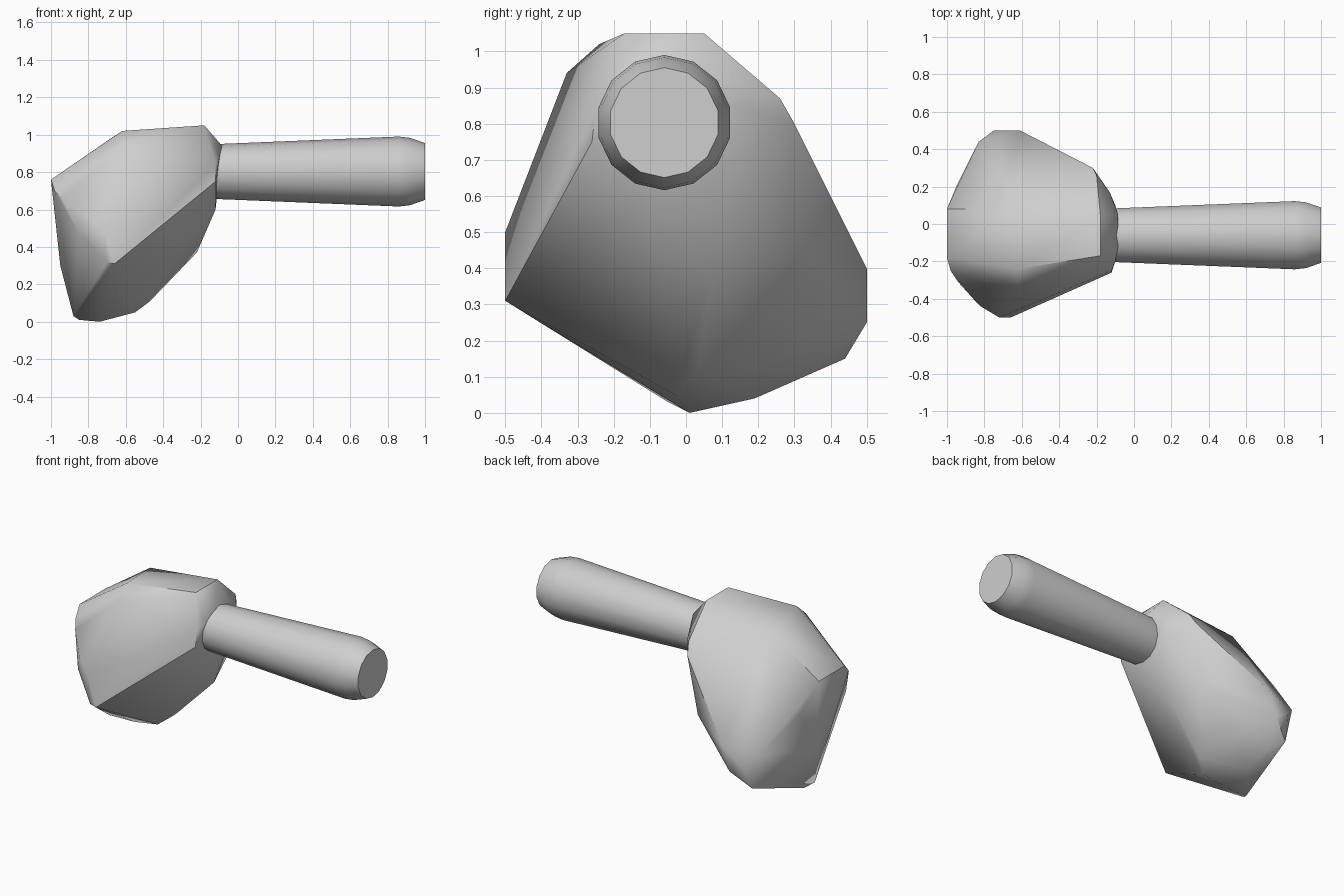
import bpy
import bmesh
import math
from mathutils import Vector

default_cube = bpy.data.objects.get("Cube")
if default_cube:
    bpy.data.objects.remove(default_cube, do_unlink=True)

# Single plain grey material
GREY = (0.62, 0.62, 0.62, 1.0)
grey = bpy.data.materials.new("plain_grey")
grey.use_nodes = True
grey.diffuse_color = GREY
for node in grey.node_tree.nodes:
    if node.type == "BSDF_PRINCIPLED":
        node.inputs["Base Color"].default_value = GREY


def finish(name, bm, smooth_angle):
    """Turn a bmesh into a shaded, coloured object."""
    bmesh.ops.recalc_face_normals(bm, faces=bm.faces[:])
    mesh = bpy.data.meshes.new(name)
    bm.to_mesh(mesh)
    bm.free()
    mesh.materials.append(grey)
    part = bpy.data.objects.new(name, mesh)
    bpy.context.collection.objects.link(part)
    bpy.ops.object.select_all(action="DESELECT")
    part.select_set(True)
    bpy.context.view_layer.objects.active = part
    bpy.ops.object.shade_smooth_by_angle(angle=math.radians(smooth_angle))
    return part


def hull_part(name, groups, smooth_angle):
    """Wrap a tight convex skin around the corner points of a faceted part."""
    bm = bmesh.new()
    for corners in groups:
        for corner in corners:
            bm.verts.new(corner)
    result = bmesh.ops.convex_hull(bm, input=bm.verts[:])
    unused = {v for v in result["geom_interior"] + result["geom_unused"]
              if isinstance(v, bmesh.types.BMVert)}
    bmesh.ops.delete(bm, geom=list(unused), context="VERTS")
    return finish(name, bm, smooth_angle)


def turned_part(name, centre_y, centre_z, profile, sides, smooth_angle):
    """Loft rings of (x, radius) along the x axis and cap both ends."""
    bm = bmesh.new()
    rings = []
    for x, radius in profile:
        ring = []
        for i in range(sides):
            turn = math.tau * (i + 0.5) / sides
            ring.append(bm.verts.new(Vector((
                x,
                centre_y + radius * math.cos(turn),
                centre_z + radius * math.sin(turn)))))
        rings.append(ring)
    for near, far in zip(rings, rings[1:]):
        for i in range(sides):
            j = (i + 1) % sides
            bm.faces.new((near[i], near[j], far[j], far[i]))
    bm.faces.new(rings[0])
    bm.faces.new(rings[-1])
    return finish(name, bm, smooth_angle)


# Corner points of the faceted head, grouped by region
crown = [(-.62, -.24, 1.02), (-.62, -.33, .94), (-.18, -.17, 1.05), (-.18, .05, 1.05),
         (-.68, .08, .98)]
outer_edge = [(-1, .08, .76), (-1, -.18, .76), (-.98, -.25, .7), (-.94, -.31, .66),
              (-.95, .2, .58), (-.83, .44, .38), (-.95, .03, .3)]
front_tip = [(-.82, -.44, .57), (-.72, -.5, .5), (-.66, -.5, .31), (-.7, -.5, .32),
             (-.85, -.41, .47)]
back_tip = [(-.75, .5, .3), (-.61, .5, .4), (-.66, .5, .25), (-.78, .44, .15),
            (-.55, .26, .17)]
underside = [(-.85, .01, .01), (-.74, .01, 0), (-.88, -.05, .03), (-.7, .19, .04),
             (-.55, -.03, .05), (-.47, .03, .11), (-.73, .34, .11)]
shoulder = [(-.2, .26, .87), (-.22, .3, .8), (-.12, -.26, .75), (-.12, -.25, .84),
            (-.12, -.1, .6), (-.22, .07, .37), (-.28, .28, .43)]
neck = [(-.085, -.12, .94), (-.085, .05, .94), (-.1, .1, .85), (-.12, .14, .72),
        (-.1, -.2, .88), (-.13, .17, .84)]

hull_part("head", [crown, outer_edge, front_tip, back_tip, underside, shoulder, neck], 42)

# Flared handle with a chamfered end
turned_part("handle", -.06, .803,
            [(-.3, .14), (-.11, .147), (.86, .187), (.92, .18), (1, .152)], 14, 40)
